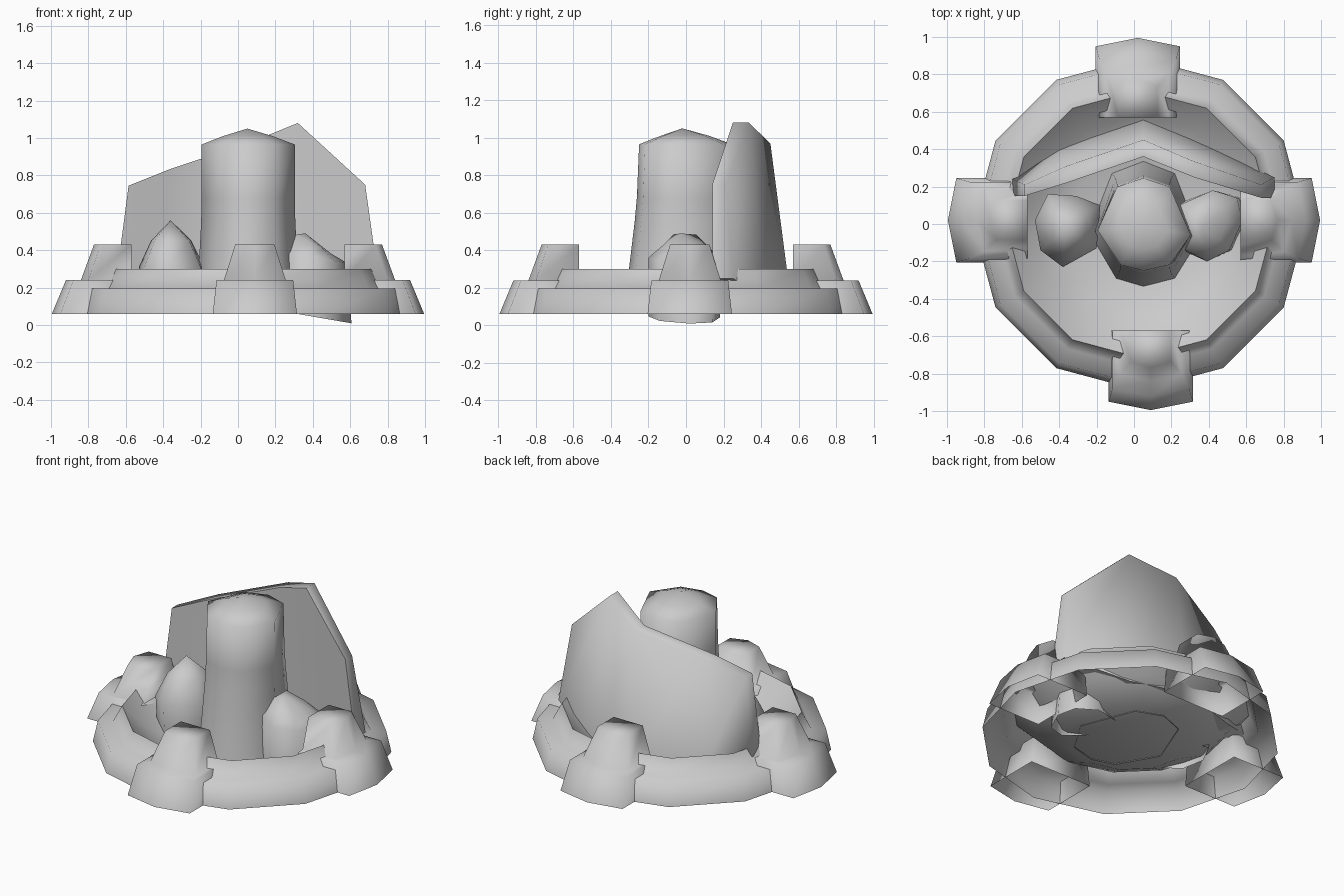
import bpy, bmesh, math
from mathutils import Matrix

if "Cube" in bpy.data.objects:
    bpy.data.objects.remove(bpy.data.objects["Cube"])

stone = bpy.data.materials.new("grey_stone")
stone.use_nodes = True
GREY = (0.6, 0.6, 0.6, 1)
stone.diffuse_color = GREY
stone.node_tree.nodes["Principled BSDF"].inputs["Base Color"].default_value = GREY


def loft(name, rings, close_start=False, angle=100, turn=0.0):
    """Skin closed rings of points in order and cap the end; a one-point ring is a tip."""
    bm = bmesh.new()
    loops = [[bm.verts.new(p) for p in ring] for ring in rings]
    for low, high in zip(loops, loops[1:]):
        n = len(low)
        for i in range(n):
            j = (i + 1) % n
            if len(high) == 1:
                bm.faces.new((low[i], low[j], high[0]))
            else:
                bm.faces.new((low[i], low[j], high[j], high[i]))
    if len(loops[-1]) > 2:
        bm.faces.new(loops[-1])
    if close_start:
        bm.faces.new(loops[0][::-1])
        bmesh.ops.recalc_face_normals(bm, faces=bm.faces)
    bm.transform(Matrix.Rotation(turn, 4, 'Z'))
    mesh = bpy.data.meshes.new(name)
    bm.to_mesh(mesh)
    bm.free()
    mesh.materials.append(stone)
    ob = bpy.data.objects.new(name, mesh)
    bpy.context.collection.objects.link(ob)
    bpy.ops.object.select_all(action='DESELECT')
    ob.select_set(True)
    bpy.context.view_layer.objects.active = ob
    bpy.ops.object.shade_smooth_by_angle(angle=math.radians(angle))


def ngon(r, z, n=12, cx=0.03):
    return [(cx + r * math.cos(i * math.tau / n), r * math.sin(i * math.tau / n), z)
            for i in range(n)]


def scaled(outline, centre, sx, sy, z, slope=0.0):
    cx, cy = centre
    return [(cx + (x - cx) * sx, cy + (y - cy) * sy, z + slope * (x - cx)) for x, y in outline]


# Two-tier round base with a sunken bowl inside, open underneath
loft("stepped_base", [ngon(r, z) for r, z in (
    (0.89, 0.06), (0.86, 0.195), (0.77, 0.195), (0.715, 0.30),
    (0.58, 0.17), (0.38, 0.075))])


# Four stepped buttresses, pointed outward and flat on the inner side
def half_ring(w, side, tip, z, shift):
    return [(shift - w, -0.57, z), (shift - w, -side, z), (shift, -tip, z),
            (shift + w, -side, z), (shift + w, -0.57, z)]


for name, turn, shift in (("front", 0, 0.09), ("left", 90, 0.02),
                          ("back", 180, -0.02), ("right", 270, -0.02)):
    loft(name + "_buttress", [
        half_ring(0.225, 0.95, 0.995, 0.06, shift),
        half_ring(0.205, 0.88, 0.92, 0.24, shift),
        half_ring(0.165, 0.80, 0.84, 0.24, shift),
        half_ring(0.105, 0.735, 0.77, 0.43, shift)], turn=math.radians(turn))

# Central tower, flared at the foot, with a low pointed cap
tower = [(-0.21, -0.04), (-0.08, -0.27), (0.05, -0.31), (0.2, -0.27),
         (0.32, -0.07), (0.2, 0.25), (0.05, 0.31), (-0.1, 0.25)]
mid = (0.05, -0.01)
loft("tower", [scaled(tower, mid, sx, sy, z) for sx, sy, z in (
    (1.12, 1.08, 0.07), (1, 0.98, 0.3), (0.95, 0.88, 0.55), (0.94, 0.84, 0.68),
    (0.94, 0.8, 0.965), (0.5, 0.42, 1.01))] + [[(0.05, -0.02, 1.05)]])

# Curved wall: bottom x, top x, front y, top back y, bottom back y, foot z, top z
wall = [(-0.65, -0.585, 0.15, 0.21, 0.24, 0.25, 0.745),
        (-0.40, -0.36, 0.22, 0.31, 0.40, 0.15, 0.835),
        (0.05, 0.05, 0.36, 0.45, 0.56, 0.13, 0.97),
        (0.38, 0.32, 0.25, 0.335, 0.42, 0.15, 1.08),
        (0.75, 0.68, 0.14, 0.21, 0.25, 0.25, 0.75)]
loft("back_wall", [[(xb, yf, foot), (xt, yf, top), (xt, yt, top), (xb, yb, foot)]
                   for xb, xt, yf, yt, yb, foot, top in wall], close_start=True, angle=80)

# Boulders on either side of the tower
boulder = [(-0.53, 0.02), (-0.5, -0.14), (-0.38, -0.23), (-0.2, -0.13),
           (-0.18, 0.1), (-0.31, 0.15), (-0.46, 0.16)]
centre = (-0.36, -0.02)
loft("right_boulder", [scaled(boulder, centre, 0.95, 0.95, 0.12), scaled(boulder, centre, 1, 1, 0.31),
                       scaled(boulder, centre, 0.62, 0.62, 0.45), [(-0.36, -0.02, 0.56)]])

boulder = [(0.58, 0.02), (0.55, 0.14), (0.42, 0.18), (0.24, 0.1),
           (0.24, -0.12), (0.39, -0.2), (0.51, -0.14)]
centre = (0.4, 0.0)
loft("left_boulder", [scaled(boulder, centre, 1.15, 1, 0.045, -0.2),
                      scaled(boulder, centre, 1, 1, 0.36, -0.15),
                      scaled(boulder, centre, 0.55, 0.55, 0.435, -0.3),
                      [(0.36, -0.03, 0.49)]])
